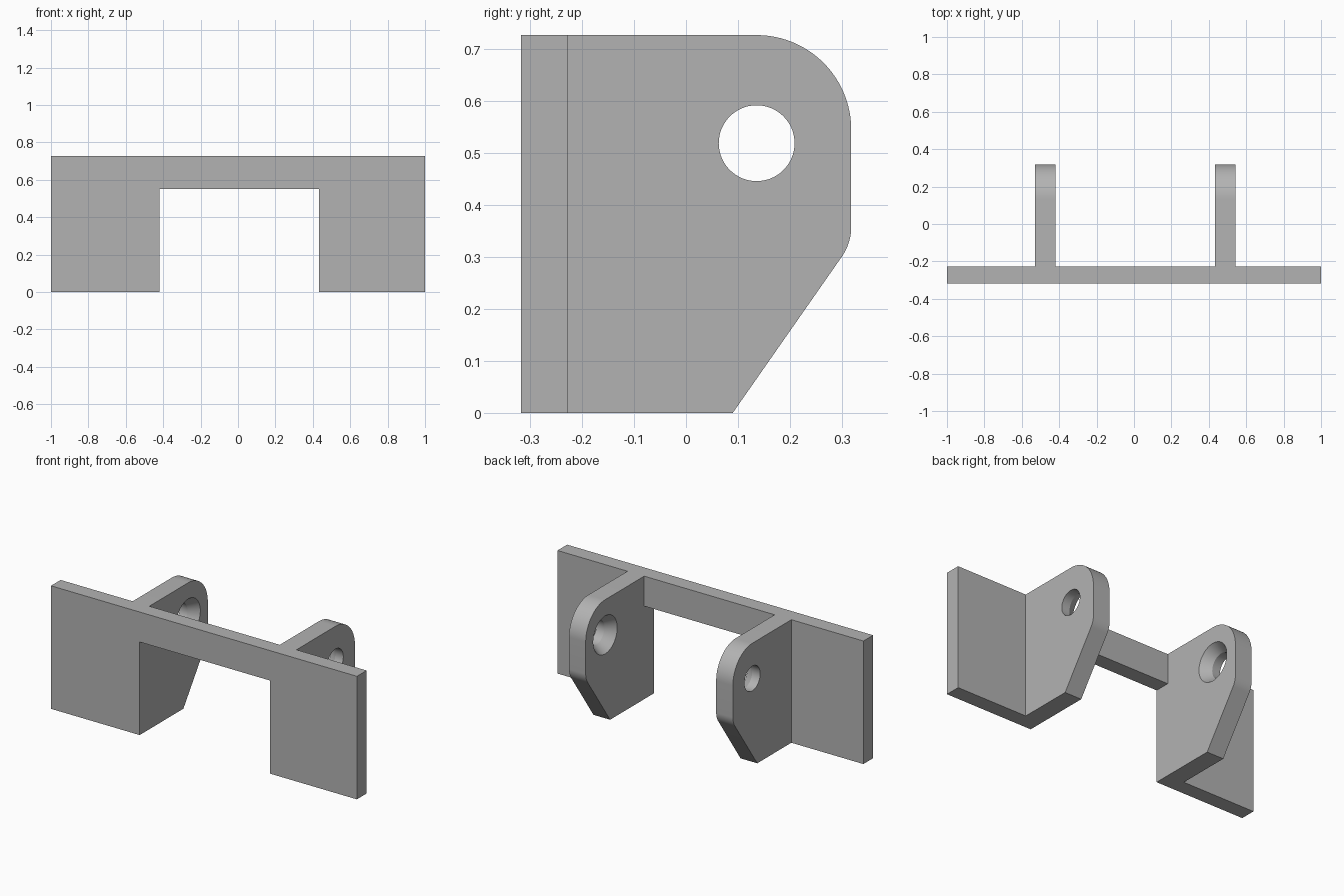
import bpy, bmesh, math
from mathutils import Matrix, Vector

if "Cube" in bpy.data.objects:
    bpy.data.objects.remove(bpy.data.objects["Cube"], do_unlink=True)

# Single plain grey
grey = bpy.data.materials.new("plain_grey")
grey.use_nodes = True
grey.diffuse_color = (0.45, 0.45, 0.45, 1)
grey.node_tree.nodes["Principled BSDF"].inputs["Base Color"].default_value = grey.diffuse_color

FRONT, BACK, REAR = -0.318, -0.228, 0.318   # plate front, plate back, ear tips
TOP, NOTCH_Z = 0.727, 0.55
HOLE = Vector((0, 0.136, 0.519))
HOLE_R, SINK_R, LAND = 0.073, 0.112, 0.052


def make_object(name, bm):
    bmesh.ops.recalc_face_normals(bm, faces=bm.faces)
    mesh = bpy.data.meshes.new(name)
    bm.to_mesh(mesh)
    bm.free()
    mesh.materials.append(grey)
    obj = bpy.data.objects.new(name, mesh)
    bpy.context.collection.objects.link(obj)
    return obj


def extrude_outline(name, points, offset):
    """Fill a closed outline and push it along the offset."""
    bm = bmesh.new()
    face = bm.faces.new([bm.verts.new(p) for p in points])
    result = bmesh.ops.extrude_face_region(bm, geom=[face], use_keep_orig=True)
    moved = [v for v in result["geom"] if isinstance(v, bmesh.types.BMVert)]
    bmesh.ops.translate(bm, verts=moved, vec=offset)
    return make_object(name, bm)


def arc(cy, cz, r, start, end, steps):
    angles = [math.radians(start + (end - start) * i / steps) for i in range(steps + 1)]
    return [(cy + r * math.cos(a), cz + r * math.sin(a)) for a in angles]


def hole_cutter(outer_x, inner_x):
    """Straight bore from the outer face, flaring to a countersink at the inner face."""
    way = 1 if inner_x > outer_x else -1
    land_x = outer_x + way * LAND
    slope = (SINK_R - HOLE_R) / abs(inner_x - land_x)
    over = 0.02
    rings = [(outer_x - way * over, HOLE_R), (land_x, HOLE_R),
             (inner_x + way * over, SINK_R + slope * over)]
    bm = bmesh.new()
    loops = []
    for x, r in rings:
        circle = bmesh.ops.create_circle(
            bm, segments=64, radius=r,
            matrix=Matrix.Translation(HOLE + Vector((x, 0, 0))) @ Matrix.Rotation(math.pi / 2, 4, "Y"))
        loops.append(circle["verts"])
    for a, b in zip(loops, loops[1:]):
        for i in range(len(a)):
            j = (i + 1) % len(a)
            bm.faces.new((a[i], a[j], b[j], b[i]))
    bm.faces.new(loops[0])
    bm.faces.new(loops[-1])
    return make_object("hole_cutter", bm)


# Mounting plate: wide bar with a leg on each side of the notch
LEFT_IN, RIGHT_IN = 0.433, -0.42
plate = [(-1, 0), (RIGHT_IN, 0), (RIGHT_IN, NOTCH_Z), (LEFT_IN, NOTCH_Z),
         (LEFT_IN, 0), (1, 0), (1, TOP), (-1, TOP)]
extrude_outline("mounting_plate", [(x, FRONT, z) for x, z in plate], (0, BACK - FRONT, 0))

# Ear outline: rounded upper corner, softened lower corner, sloping underside
profile = [(BACK, 0), (0.09, 0)]
profile += arc(REAR - 0.1, 0.358, 0.1, -35, 0, 10)
profile += arc(REAR - 0.182, TOP - 0.182, 0.182, 0, 90, 24)
profile += [(BACK, TOP)]

# Pair of pierced ears
for name, outer_x, inner_x in (("left_ear", 0.542, LEFT_IN), ("right_ear", -0.529, RIGHT_IN)):
    ear = extrude_outline(name, [(outer_x, y, z) for y, z in profile], (inner_x - outer_x, 0, 0))
    cutter = hole_cutter(outer_x, inner_x)
    cut = ear.modifiers.new("hole", "BOOLEAN")
    cut.operation = "DIFFERENCE"
    cut.solver = "EXACT"
    cut.object = cutter
    bpy.ops.object.select_all(action="DESELECT")
    ear.select_set(True)
    bpy.context.view_layer.objects.active = ear
    bpy.ops.object.modifier_apply(modifier=cut.name)
    bpy.data.objects.remove(cutter, do_unlink=True)
    bpy.ops.object.shade_smooth_by_angle(angle=math.radians(25))
